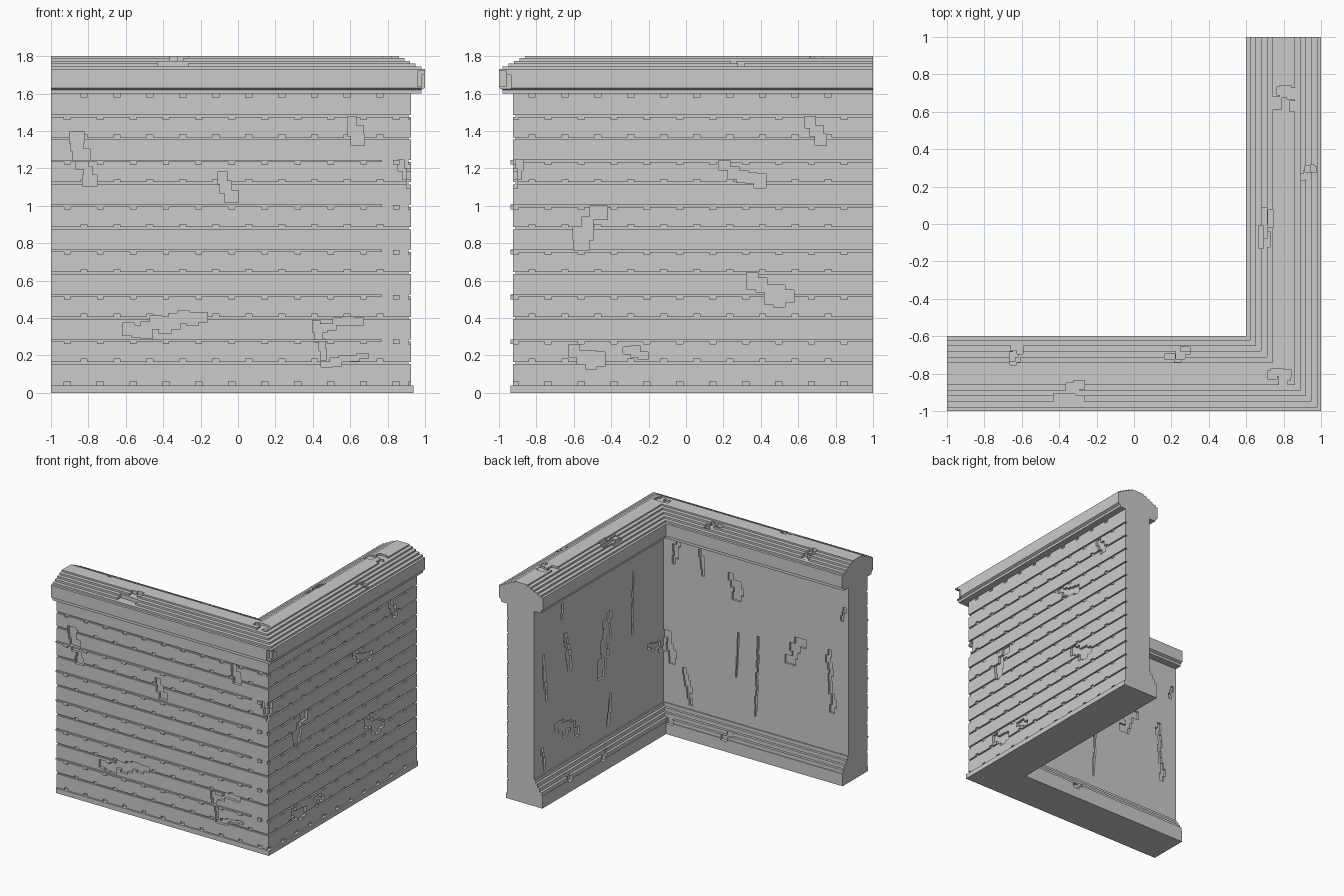
import bpy, bmesh, random
from mathutils import Matrix, Vector

random.seed(4)
cube = bpy.data.objects.get("Cube")
if cube:
    bpy.data.objects.remove(cube, do_unlink=True)

OUTER, INNER = 0.925, 0.68
PITCH = 0.176


def add_object(name, bm):
    bmesh.ops.recalc_face_normals(bm, faces=bm.faces)
    mesh = bpy.data.meshes.new(name)
    bm.to_mesh(mesh)
    bm.free()
    obj = bpy.data.objects.new(name, mesh)
    bpy.context.collection.objects.link(obj)
    return obj


def corner_sweep(name, profile):
    """Sweep a (offset, height) profile round the mitred corner."""
    bm = bmesh.new()
    rings = [[bm.verts.new(p) for p in ring] for ring in (
        [(c, 1, z) for c, z in profile],
        [(c, -c, z) for c, z in profile],
        [(-1, -c, z) for c, z in profile])]
    n = len(profile)
    for a, b in zip(rings, rings[1:]):
        for i in range(n):
            j = (i + 1) % n
            bm.faces.new((a[i], a[j], b[j], b[i]))
    bm.faces.new(rings[0])
    bm.faces.new(rings[-1])
    return add_object(name, bm)


def box(bm, lo, hi):
    lo, hi = Vector(lo), Vector(hi)
    size = hi - lo
    bmesh.ops.create_cube(bm, size=1, matrix=Matrix.Translation((lo + hi) / 2)
                          @ Matrix.Diagonal((*size, 1)))


def face_box(bm, side, u0, u1, z0, z1, d0, d1):
    """Box on a wing face: u runs along the wing, d is the offset."""
    if side == "front":
        box(bm, (u0, -d1, z0), (u1, -d0, z1))
    else:
        box(bm, (d0, u0, z0), (d1, u1, z1))


def chip(bm, side, u, z, w, h, d0, d1):
    """Ragged patch: overlapping blocks strung along its longer direction."""
    n = max(3, round(max(w, h) / 0.05))
    lean = random.choice((-1, 1))
    for i in range(n):
        t = (i + 0.5) / n - 0.5
        side_t = lean * t * 0.6 + random.uniform(-0.15, 0.15)
        cu, cz = (u + t * w, z + side_t * h) if w > h else (u + side_t * w, z + t * h)
        bw = w * (1.3 / n if w > h else random.uniform(0.3, 0.65))
        bh = h * (random.uniform(0.3, 0.65) if w > h else 1.3 / n)
        face_box(bm, side, cu - bw / 2, cu + bw / 2, cz - bh / 2, cz + bh / 2, d0, d1)


def carve(obj, bm):
    cutter = add_object(obj.name + "_cutter", bm)
    cutter.hide_render = True
    mod = obj.modifiers.new("carving", "BOOLEAN")
    mod.operation, mod.solver, mod.use_self = "DIFFERENCE", "EXACT", True
    mod.object = cutter
    bpy.context.view_layer.objects.active = obj
    bpy.ops.object.modifier_apply(modifier=mod.name)
    bpy.data.objects.remove(cutter, do_unlink=True)


# Wall core
wall = corner_sweep("wall", [(OUTER, 0.04), (OUTER, 1.6), (INNER, 1.6), (INNER, 0.04)])

# Board joints with small notches; alternate front joints are raised ribs
cuts, ribs = bmesh.new(), bmesh.new()
for row in range(14):
    z = 0.04 + row * 0.12
    up = 1 if row in (0, 13) or row % 2 else -1
    if row == 13:
        up = -1
    for side in ("front", "right"):
        raised = side == "front" and row % 2 == 0 and 0 < row < 12
        target = ribs if raised else cuts
        d0, d1 = (OUTER - 0.01, OUTER + 0.013) if raised else (OUTER - 0.013, OUTER + 0.1)
        lo, hi = (-1.1, 0.96) if side == "front" else (-0.96, 1.1)
        if raised:
            lo, hi = -1, 0.77
        if 0 < row < 13:
            face_box(target, side, lo, hi, z - 0.006, z + 0.006, d0, d1)
        u = -0.93 + (0.09 if row % 2 else 0)
        while u < 0.88:
            z0, z1 = sorted((z - up * 0.004, z + up * 0.02))
            face_box(target, side, u, u + 0.034, z0, z1, d0, d1)
            u += PITCH
add_object("front_ribs", ribs)

# Chips on the outer faces: along, height, width, tall
outer_chips = {
    "front": [(-0.82, 1.25, 0.14, 0.28), (-0.05, 1.1, 0.12, 0.15),
              (0.62, 1.4, 0.14, 0.14), (-0.39, 0.37, 0.44, 0.14),
              (0.54, 0.37, 0.24, 0.08), (0.44, 0.28, 0.08, 0.2),
              (0.57, 0.18, 0.24, 0.08), (0.9, 1.17, 0.08, 0.14)],
    "right": [(0.68, 1.4, 0.14, 0.14), (0.3, 1.17, 0.24, 0.13),
              (-0.52, 0.88, 0.18, 0.22), (0.45, 0.55, 0.24, 0.18),
              (-0.53, 0.2, 0.18, 0.16), (-0.27, 0.22, 0.12, 0.1),
              (-0.9, 1.17, 0.06, 0.14)]}
for side, spots in outer_chips.items():
    for spot in spots:
        chip(cuts, side, *spot, OUTER - 0.022, OUTER + 0.1)

# Cracks and chips on the inner faces
inner_chips = {
    "front": [(0.57, 1.48, 0.08, 0.2), (0.33, 1.45, 0.06, 0.2), (0.03, 1.33, 0.15, 0.2),
              (0.01, 0.78, 0.03, 0.36), (-0.17, 0.65, 0.04, 0.65),
              (-0.52, 0.95, 0.16, 0.22), (-0.84, 0.79, 0.08, 0.5),
              (-0.95, 1.37, 0.05, 0.11), (0.46, 0.4, 0.08, 0.28), (0.63, 0.68, 0.12, 0.25)],
    "right": [(-0.28, 1.18, 0.03, 0.5), (0.08, 0.97, 0.17, 0.5), (0.56, 1.1, 0.1, 0.32),
              (0.86, 1.0, 0.06, 0.38), (0.64, 1.46, 0.05, 0.12), (0.57, 0.48, 0.3, 0.2),
              (0.02, 0.42, 0.06, 0.25), (0.88, 0.34, 0.05, 0.18), (-0.58, 0.7, 0.2, 0.13)]}
for side, spots in inner_chips.items():
    for spot in spots:
        chip(cuts, side, *spot, INNER - 0.1, INNER + 0.016)
carve(wall, cuts)

# Base slab with a stepped inner moulding
base_profile = [(0.9375, 0), (0.9375, 0.04), (INNER, 0.04), (INNER, 0.22)]
for i in range(4):
    c = INNER - 0.02 * i
    base_profile += [(c - 0.01, 0.22 - 0.03 * i), (c - 0.01, 0.19 - 0.03 * i)]
base_profile += [(0.605, 0.1), (0.605, 0)]
base = corner_sweep("base_moulding", base_profile)
cuts = bmesh.new()
for side, u in (("front", 0.05), ("right", 0.17), ("right", 0.64), ("front", 0.58)):
    chip(cuts, side, u, 0.14, 0.1, 0.1, 0.5, 0.632)
carve(base, cuts)

# Stepped coping, symmetrical about its centre line
MID = 0.8
steps = [(0.2, 1.73), (0.18, 1.745), (0.15, 1.76), (0.12, 1.775), (0.09, 1.79), (0.06, 1.802)]
half = [(0.18, 1.6), (0.18, 1.62), (0.2, 1.63)]
for i, (w, z) in enumerate(steps):
    half.append((w, z))
    if i + 1 < len(steps):
        half.append((steps[i + 1][0], z))
cap = corner_sweep("coping", [(MID + w, z) for w, z in half]
                   + [(MID - w, z) for w, z in reversed(half)])


def cap_height(x, y):
    reach = abs(max(x, -y) - MID)
    return max((z for w, z in steps if reach <= w), default=1.73)


# Chips in the coping: x, y, width, depth
cuts = bmesh.new()
for x, y, w, d in ((0.8, 0.67, 0.18, 0.18), (0.93, 0.27, 0.09, 0.09), (0.7, -0.05, 0.1, 0.26),
                   (0.79, -0.83, 0.18, 0.12), (-0.35, -0.9, 0.16, 0.14),
                   (-0.64, -0.69, 0.1, 0.14), (0.23, -0.69, 0.14, 0.1)):
    for i in range(6):
        cx = x + random.uniform(-0.35, 0.35) * w
        cy = y + random.uniform(-0.35, 0.35) * d
        floor = cap_height(cx, cy) - 0.016
        r, s = w * random.uniform(0.12, 0.2), d * random.uniform(0.12, 0.2)
        box(cuts, (cx - r, cy - s, floor), (cx + r, cy + s, 1.9))
box(cuts, (0.96, -1.1, 1.64), (1.1, -0.96, 1.72))
box(cuts, (0.98, -1.1, 1.625), (1.1, -0.935, 1.70))
carve(cap, cuts)
